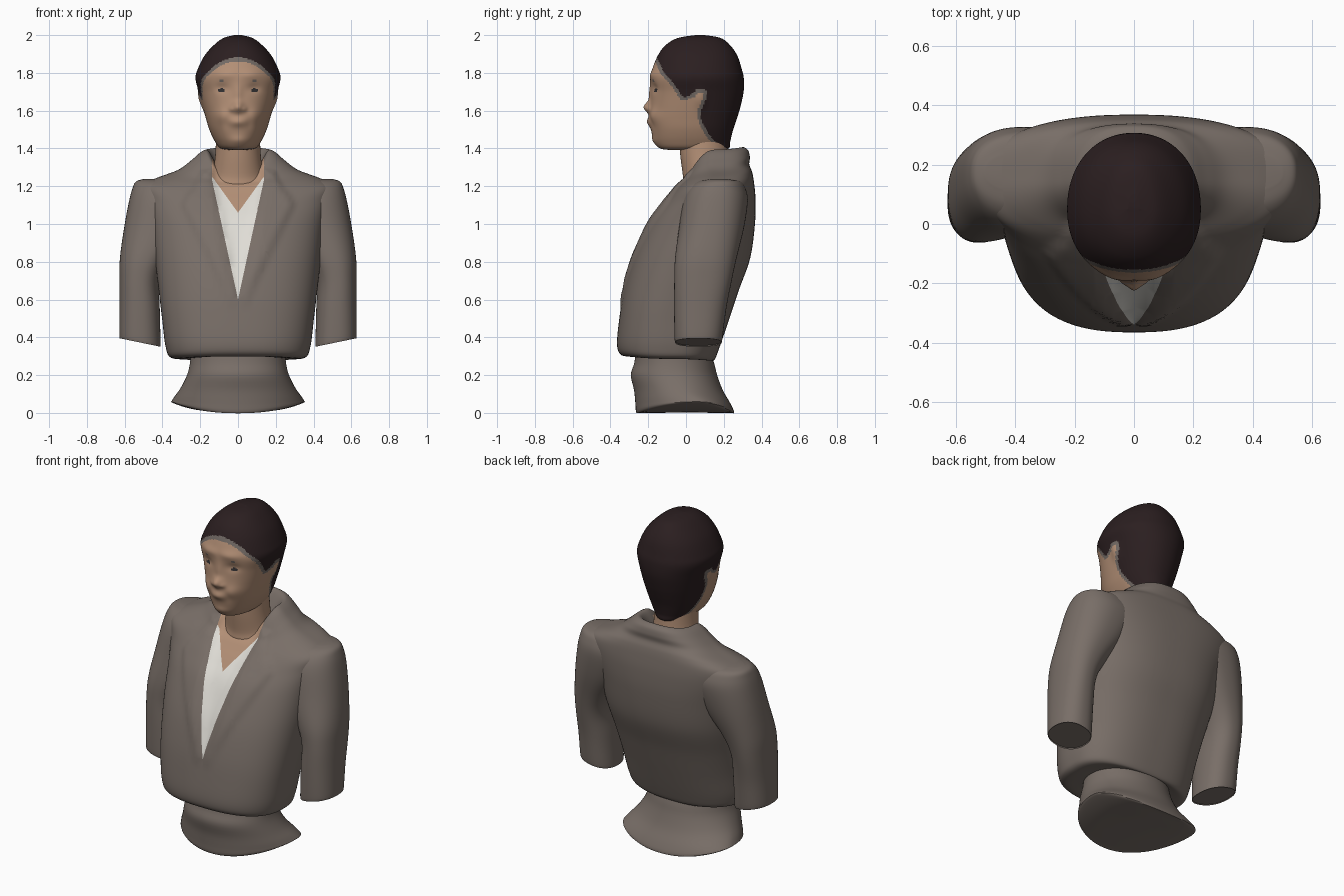
import bpy, bmesh, math
from mathutils import Vector


def material(name, rgb):
    m = bpy.data.materials.new(name)
    m.diffuse_color = (*rgb, 1)
    return m


JACKET = material("taupe_jacket", (0.19, 0.157, 0.137))
SKIN = material("skin", (0.45, 0.275, 0.18))
HAIR = material("dark_hair", (0.024, 0.0135, 0.0145))
SHIRT = material("white_shirt", (0.74, 0.72, 0.67))
GREY = material("grey_edge", (0.17, 0.145, 0.13))
EYE = material("dark_eye", (0.03, 0.028, 0.03))


def spline(a, b, c, d, t):
    return 0.5 * (2 * b + (c - a) * t + (2 * a - 5 * b + 4 * c - d) * t * t
                  + (3 * b - a - 3 * c + d) * t ** 3)


def loft(rings, n, sub, p, cx=0):
    """Rings: x offset, half width, mid y, front y, back y, side z, front z, back z."""
    dense = []
    last = len(rings) - 1
    for i in range(last):
        q = [rings[max(i - 1, 0)], rings[i], rings[i + 1], rings[min(i + 2, last)]]
        for k in range(sub):
            dense.append([spline(*v, k / sub) for v in zip(*q)])
    dense.append(rings[-1])
    bm = bmesh.new()
    loops = []
    for r in dense:
        off, w, yc, yf, yb, zs, zf, zb = r
        loop = []
        for j in range(n):
            a = 2 * math.pi * j / n
            c, s = math.cos(a), math.sin(a)
            u = math.copysign(abs(c) ** (2 / p), c)
            v = math.copysign(abs(s) ** (2 / p), s)
            y = yc + v * ((yb - yc) if v > 0 else (yc - yf))
            z = zs + ((zb if v > 0 else zf) - zs) * v * v
            loop.append(bm.verts.new((cx + off + w * u, y, z)))
        loops.append(loop)
    for a, b in zip(loops, loops[1:]):
        for j in range(n):
            bm.faces.new((a[j], a[(j + 1) % n], b[(j + 1) % n], b[j]))
    bm.faces.new(loops[0])
    bm.faces.new(loops[-1])
    bmesh.ops.recalc_face_normals(bm, faces=bm.faces)
    bm.normal_update()
    return bm


def finish(bm, name, mats, angle=50):
    bmesh.ops.recalc_face_normals(bm, faces=bm.faces)
    me = bpy.data.meshes.new(name)
    bm.to_mesh(me)
    bm.free()
    for m in mats:
        me.materials.append(m)
    ob = bpy.data.objects.new(name, me)
    bpy.context.collection.objects.link(ob)
    bpy.ops.object.select_all(action='DESELECT')
    ob.select_set(True)
    bpy.context.view_layer.objects.active = ob
    bpy.ops.object.shade_smooth_by_angle(angle=math.radians(angle))
    return ob


def inside(poly, px, py):
    """Signed distance to a polygon, positive inside."""
    hit, best = False, 9
    for (x0, y0), (x1, y1) in zip(poly, poly[1:] + poly[:1]):
        if (y0 > py) != (y1 > py) and px < x0 + (py - y0) * (x1 - x0) / (y1 - y0):
            hit = not hit
        dx, dy = x1 - x0, y1 - y0
        t = max(0, min(1, ((px - x0) * dx + (py - y0) * dy) / (dx * dx + dy * dy)))
        best = min(best, math.hypot(px - x0 - t * dx, py - y0 - t * dy))
    return best if hit else -best


# Jacket body with collar, shirt and neckline
body = [
    (0, .24, -.07, -.27, .13, .29, .30, .28),
    (0, .35, -.08, -.34, .15, .29, .305, .28),
    (0, .383, -.08, -.365, .175, .35, .36, .34),
    (0, .402, -.07, -.353, .23, .5, .5, .5),
    (0, .42, -.03, -.328, .28, .65, .65, .65),
    (0, .44, .03, -.28, .34, .82, .82, .82),
    (0, .46, .09, -.2, .365, 1.0, 1.0, 1.0),
    (0, .49, .14, -.13, .368, 1.12, 1.1, 1.13),
    (0, .51, .15, -.075, .36, 1.2, 1.165, 1.22),
    (0, .44, .15, -.045, .35, 1.24, 1.2, 1.275),
    (0, .32, .15, -.02, .335, 1.285, 1.22, 1.315),
    (0, .25, .15, -.01, .338, 1.335, 1.23, 1.355),
    (0, .19, .15, 0, .325, 1.385, 1.235, 1.395),
    (0, .155, .15, .01, .285, 1.385, 1.235, 1.4),
    (0, .11, .13, .03, .22, 1.3, 1.2, 1.3),
]
bm = loft(body, 128, 6, 2.5)
lapel = [(.13, 1.3), (.2, 1.29), (.25, 1.19), (.28, 1.16), (.31, 1.1), (.2, .88), (.04, .56), (0, .58), (.09, 1.0)]
for v in bm.verts:
    if v.co.y < .12 and .5 < v.co.z < 1.32:
        d = inside(lapel, abs(v.co.x), v.co.z)
        v.co += v.normal * .014 * max(0, min(1, d / .035))
# cut crisp edges for the neckline and collar opening
for co, slope in (((0, 0, .6), .217), ((0, 0, 1.06), .72), ((.138, 0, 1), 0)):
    for s in (-1, 1):
        bmesh.ops.bisect_plane(bm, geom=bm.verts[:] + bm.edges[:] + bm.faces[:], dist=.0015,
                               plane_co=(s * co[0], 0, co[2]),
                               plane_no=Vector((s, 0, -slope)).normalized())


def opening(c):
    return min(.138, .217 * (c.z - .6)) - abs(c.x) if c.y < .12 else -1


for f in bm.faces:
    c = f.calc_center_median()
    if opening(c) > 0:
        f.material_index = 2 if abs(c.x) < .72 * (c.z - 1.06) else 1
for v in bm.verts:
    d = opening(v.co)
    if d > 0:
        v.co.y += .014 * min(1, d / .03)
finish(bm, "jacket_body", [JACKET, SHIRT, SKIN], 75)

# Flared jacket bottom below the waist
skirt = [
    (0, .25, -.07, -.265, .13, .32, .32, .32),
    (0, .255, -.07, -.275, .15, .26, .26, .26),
    (0, .27, -.06, -.292, .165, .2, .2, .2),
    (0, .305, -.02, -.275, .195, .13, .12, .12),
    (0, .347, .05, -.268, .235, .07, .05, .05),
    (0, .343, .06, -.263, .255, .052, .002, .002),
    (0, .24, .05, -.24, .23, .02, 0, 0),
    (0, .1, .03, -.12, .12, .005, 0, 0),
]
finish(loft(skirt, 96, 4, 2.1), "jacket_skirt", [JACKET], 40)

# Short-cut sleeves, the upper part reaching deep into the shoulder
for side, label in ((-1, "left"), (1, "right")):
    sleeve = [(side * x, w, y, y - r, y + r, z, z, z) for x, w, y, r, z in (
        (.518, .105, .066, .12, .378), (.519, .109, .066, .126, .388),
        (.521, .107, .075, .138, .55), (.522, .106, .09, .152, .7),
        (.495, .13, .105, .163, .82), (.425, .178, .135, .172, .98),
        (.375, .202, .155, .172, 1.12), (.37, .188, .165, .15, 1.19),
        (.375, .165, .175, .115, 1.225), (.38, .12, .175, .06, 1.238))]
    bm = loft(sleeve, 64, 5, 2.3)
    for v in bm.verts:
        v.co.z += max(0, (.6 - v.co.z) / .22) * .2 * (side * v.co.x - .518)
    finish(bm, "sleeve_" + label, [JACKET])

# Neck, flaring into the chest
neck = [(0, .17, .1, .03, .25, 1.1, 1.1, 1.1), (0, .15, .1, -.015, .24, 1.22, 1.19, 1.22),
        (0, .134, .1, -.016, .235, 1.27, 1.25, 1.27),
        (0, .121, .09, -.03, .225, 1.36, 1.36, 1.36), (0, .115, .09, -.04, .22, 1.48, 1.48, 1.48)]
finish(loft(neck, 64, 5, 2), "neck", [SKIN])

# Head: one smooth form with modelled face, hair coloured by a hairline outline
skull = [(0, w, .05, f, b, z, z, z) for w, f, b, z in (
    (.05, -.09, .18, 1.392), (.095, -.14, .228, 1.402), (.124, -.168, .235, 1.44),
    (.152, -.185, .25, 1.5), (.17, -.192, .27, 1.56), (.186, -.19, .288, 1.62),
    (.206, -.185, .305, 1.7), (.225, -.188, .306, 1.77), (.213, -.178, .295, 1.82),
    (.178, -.15, .272, 1.89), (.13, -.11, .235, 1.945), (.078, -.045, .185, 1.984),
    (.02, .05, .1, 2.0))]
bm = loft(skull, 176, 11, 2.15)
# x, z, width, height, depth of each facial swelling or hollow
features = [(0, 1.618, .03, .03, .033), (0, 1.69, .024, .05, .01), (0, 1.54, .045, .025, .016),
            (0, 1.44, .05, .025, .008), (.085, 1.57, .04, .04, .012), (.085, 1.72, .035, .025, -.01),
            (.035, 1.608, .014, .014, .008), (.07, 1.79, .06, .025, .008), (.06, 1.535, .02, .03, -.004)]
for v in bm.verts:
    x, y, z = v.co
    if y < 0:
        for fx, fz, sx, sz, d in features:
            v.co.y -= d * math.exp(-((abs(x) - fx) / sx) ** 2 - ((z - fz) / sz) ** 2)
    ear = math.exp(-((y - .075) / .03) ** 2 - ((z - 1.66) / .05) ** 2)
    v.co.x += math.copysign(.012 * ear, x) if abs(x) > .1 else 0
face_outline = [(-.4, 1.9), (-.16, 1.895), (-.145, 1.862), (-.12, 1.805), (-.065, 1.745), (-.015, 1.67),
                (.03, 1.685), (.06, 1.715), (.105, 1.71), (.11, 1.67), (.075, 1.59),
                (.085, 1.54), (.125, 1.47), (.19, 1.395), (.19, 1.3), (-.4, 1.3)]
for f in bm.faces:
    c = f.calc_center_median()
    d = inside(face_outline, c.y, c.z)
    f.material_index = 1 if d < 0 else 2 if d < .018 and c.z > 1.4 else 0
    ax = abs(c.x) - .088
    if c.y < -.05 and f.material_index == 0:
        if (ax / .016) ** 2 + ((c.z - 1.708) / .01) ** 2 < 1:
            f.material_index = 3
        elif abs(ax) < .013 and abs(c.z - 1.757) < .005:
            f.material_index = 2
finish(bm, "head", [SKIN, HAIR, GREY, EYE], 60)
